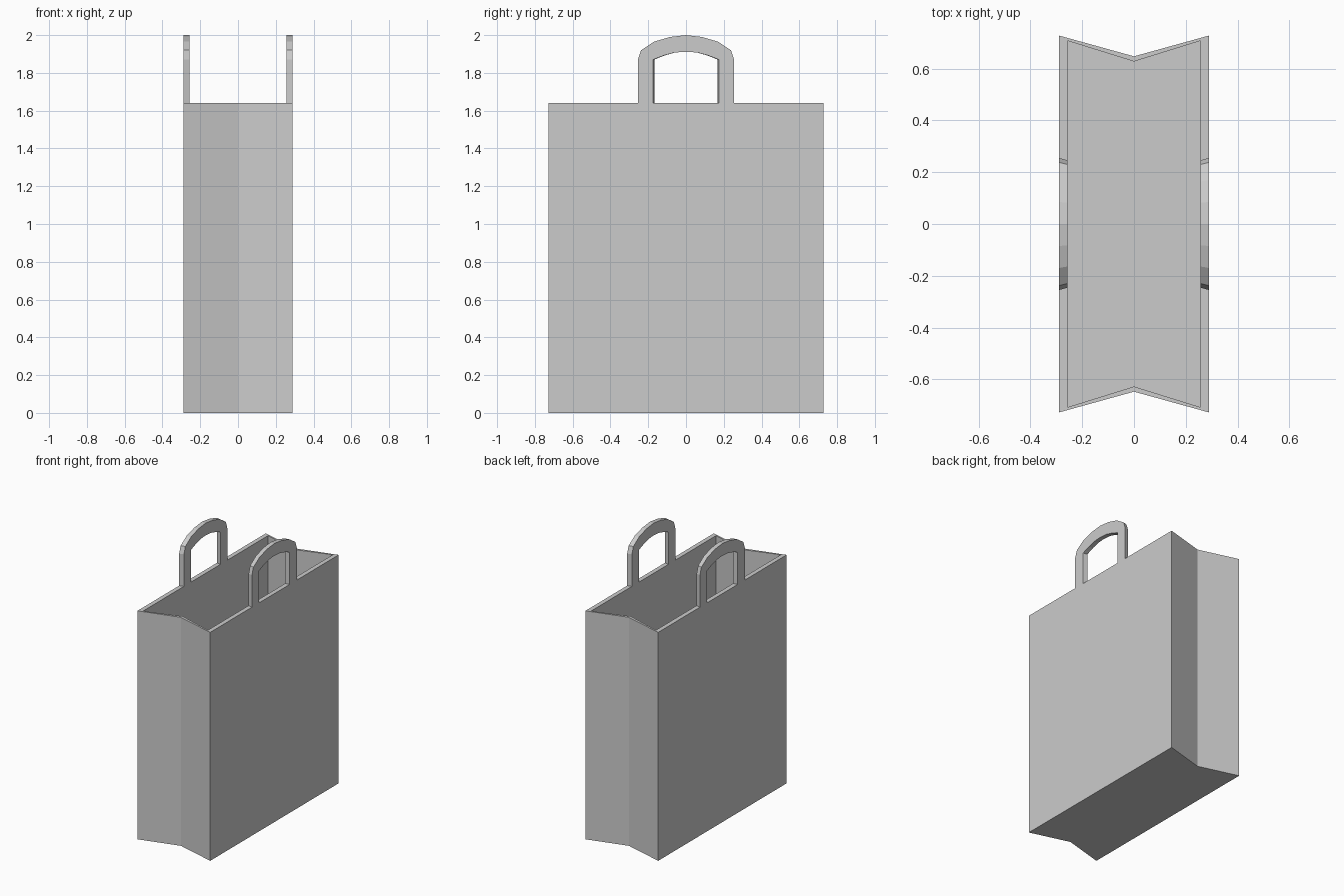
import bpy, bmesh

if "Cube" in bpy.data.objects:
    bpy.data.objects.remove(bpy.data.objects["Cube"])


def finish(name, bm):
    bmesh.ops.recalc_face_normals(bm, faces=bm.faces)
    mesh = bpy.data.meshes.new(name)
    bm.to_mesh(mesh)
    bm.free()
    obj = bpy.data.objects.new(name, mesh)
    bpy.context.collection.objects.link(obj)
    return obj


def bridge(bm, a, b, closed=True):
    n = len(a)
    for i in range(n if closed else n - 1):
        j = (i + 1) % n
        bm.faces.new((a[i], a[j], b[j], b[i]))


# Bag body: pleated hexagonal outline, hollow, with a thin floor
def outline(bm, x, y, fold, z):
    pts = [(x, y), (0, fold), (-x, y), (-x, -y), (0, -fold), (x, -y)]
    return [bm.verts.new((px, py, z)) for px, py in pts]


TOP = 1.64
bm = bmesh.new()
rings = [outline(bm, 0.289, 0.728, 0.648, 0),
         outline(bm, 0.289, 0.728, 0.648, TOP),
         outline(bm, 0.257, 0.708, 0.628, TOP),
         outline(bm, 0.257, 0.708, 0.628, 0.02)]
for a, b in zip(rings, rings[1:]):
    bridge(bm, a, b)
bm.faces.new(rings[0])
bm.faces.new(rings[-1])
finish("bag_body", bm)

# Handles: half arch as (y, z) pairs, reflected in y, tapering slightly inward
outer_half = [(0.255, TOP), (0.255, 1.87), (0.238, 1.92), (0.17, 1.965), (0.085, 1.99)]
inner_half = [(0.174, TOP), (0.174, 1.87), (0.15, 1.88), (0.115, 1.893), (0.06, 1.908)]


def arch(bm, half, crown, x, taper):
    pts = half + [(0, crown)] + [(-y, z) for y, z in reversed(half)]
    return [bm.verts.new((x, y * taper, z)) for y, z in pts]


for name, side in (("right_handle", 1), ("left_handle", -1)):
    bm = bmesh.new()
    loops = [arch(bm, outer_half, 2.0, side * 0.289, 1),
             arch(bm, inner_half, 1.912, side * 0.289, 1),
             arch(bm, inner_half, 1.912, side * 0.257, 0.965),
             arch(bm, outer_half, 2.0, side * 0.257, 0.965)]
    for i in range(4):
        bridge(bm, loops[i], loops[(i + 1) % 4], closed=False)
    finish(name, bm)
